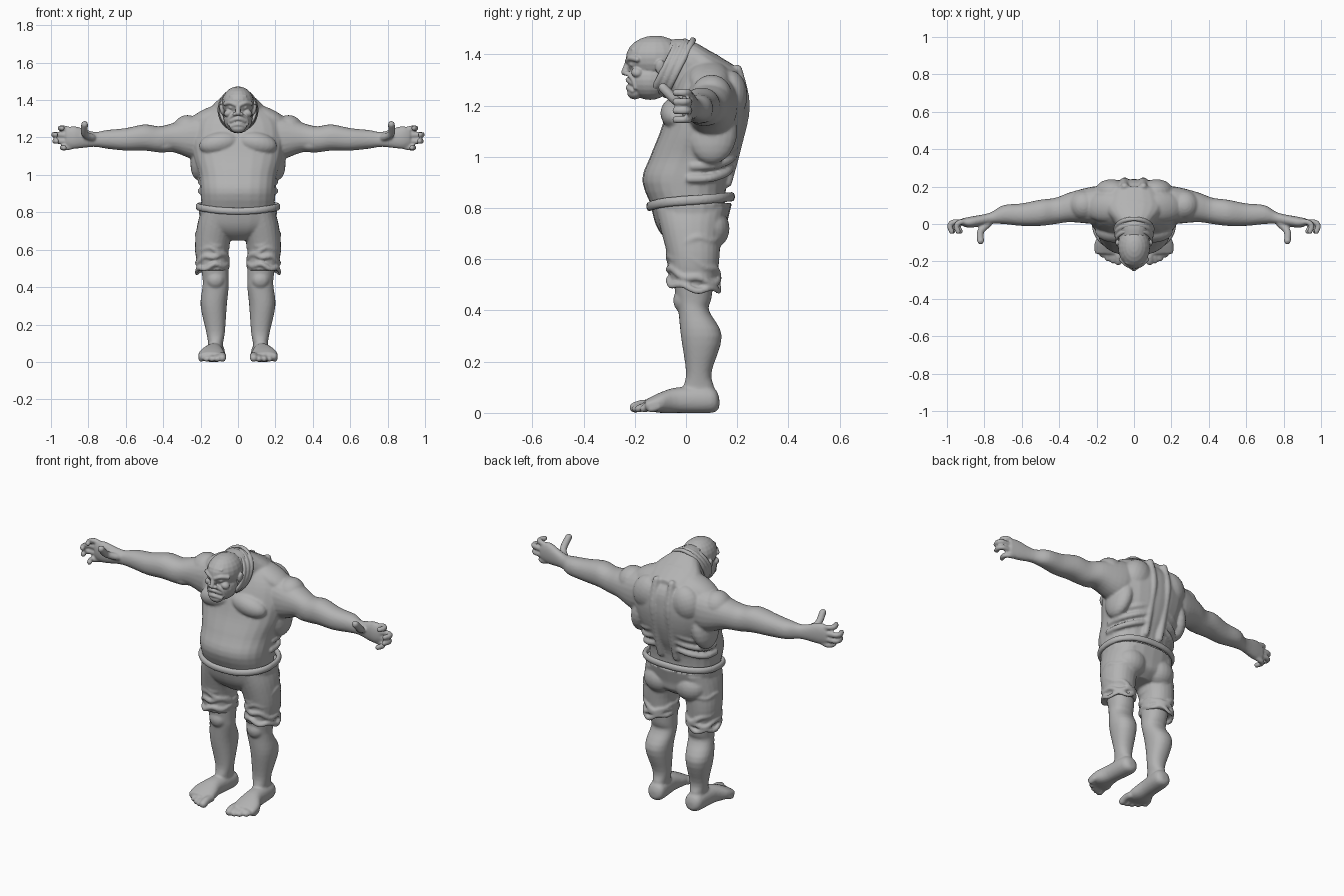
import bpy, bmesh, math
from mathutils import Vector, Matrix

if "Cube" in bpy.data.objects:
    bpy.data.objects.remove(bpy.data.objects["Cube"], do_unlink=True)

grey = (.45, .45, .45, 1)
clay = bpy.data.materials.new("clay_grey")
clay.use_nodes = True
clay.diffuse_color = grey
clay.node_tree.nodes["Principled BSDF"].inputs["Base Color"].default_value = grey

X, Y, Z = (Vector(axis) for axis in Matrix.Identity(3))
FIXED = {"across": (Y, Z), "forward": (X, Z), "upright": (X, Y)}


def rounded(angle, power):
    """Point on a unit superellipse."""
    c, s = math.cos(angle), math.sin(angle)
    return (math.copysign(abs(c) ** (2 / power), c), math.copysign(abs(s) ** (2 / power), s))


def smooth_rows(rows, steps=4):
    """Catmull-Rom through rows of (x, y, z, radius_u, radius_v)."""
    rows = [Vector(row) for row in rows]
    padded = [rows[0]] + rows + [rows[-1]]
    result = []
    for a, b, c, d in zip(padded, padded[1:], padded[2:], padded[3:]):
        for k in range(steps):
            t = k / steps
            result.append(b + (c - a) * (t / 2) + (a * 2 - b * 5 + c * 4 - d) * (t * t / 2)
                          + (b * 3 - a - c * 3 + d) * (t ** 3 / 2))
    return result + [rows[-1]]


def loft(bm, rows, frame, power=2.2, closed=False, sides=24):
    """Skin rounded sections; frame is a fixed plane or a reference vector."""
    rows = [Vector(row) for row in rows] if closed else smooth_rows(rows)
    count, rings = len(rows), []
    for i, row in enumerate(rows):
        centre = Vector(row[:3])
        if frame in FIXED.keys() if isinstance(frame, str) else False:
            u, v = FIXED[frame]
        else:
            after = rows[(i + 1) % count] if closed else rows[min(i + 1, count - 1)]
            before = rows[i - 1] if closed else rows[max(i - 1, 0)]
            tangent = Vector((after - before)[:3]).normalized()
            u = tangent.cross(frame).normalized()
            v = tangent.cross(u)
        ring = []
        for k in range(sides):
            c, s = rounded(math.tau * k / sides, power)
            ring.append(bm.verts.new(centre + u * c * row[3] + v * s * row[4]))
        rings.append(ring)
    pairs = list(zip(rings, rings[1:]))
    if closed:
        pairs.append((rings[-1], rings[0]))
    else:
        bm.faces.new(rings[0])
        bm.faces.new(rings[-1])
    for low, high in pairs:
        for k in range(sides):
            j = (k + 1) % sides
            bm.faces.new((low[k], low[j], high[j], high[k]))


def both(bm, rows, frame, power=2.2):
    """Loft on the left side and its mirror on the right."""
    for side in (1, -1):
        loft(bm, [(side * row[0], *row[1:]) for row in rows], frame, power)


def ball(bm, centre, radii, turn=0, mirror=True):
    for side in (1, -1) if mirror else (1,):
        place = Matrix.Translation((side * centre[0], centre[1], centre[2]))
        place = place @ Matrix.Rotation(side * turn, 4, "Y") @ Matrix.Diagonal((*radii, 1))
        bmesh.ops.create_uvsphere(bm, u_segments=20, v_segments=12, radius=1, matrix=place)


def cord(bm, points, radius, reference=Z, mirror=True):
    """Round-ended cord along a few points, for folds and digits."""
    rows = [(*point, radius, radius) for point in points]
    if mirror:
        both(bm, rows, reference, 2)
    else:
        loft(bm, rows, reference, 2)
    for point in (points[0], points[-1]):
        ball(bm, point, (radius, radius, radius), mirror=mirror)


def hoop(bm, centre, u, v, thickness, wave, power=2):
    """Closed band around a limb, neck or waist; wave lifts it by angle."""
    rows = []
    for k in range(60):
        angle = math.tau * k / 60
        c, s = rounded(angle, power)
        rows.append((*(Vector(centre) + u * c + v * s + Z * wave(angle)), thickness, thickness * 1.4))
    loft(bm, rows, u.cross(v).normalized(), 2, closed=True, sides=10)


def finish(bm, name, voxel, passes):
    """Fuse the overlapping forms into one smooth skin."""
    bmesh.ops.recalc_face_normals(bm, faces=bm.faces[:])
    mesh = bpy.data.meshes.new(name)
    bm.to_mesh(mesh)
    bm.free()
    mesh.materials.append(clay)
    ob = bpy.data.objects.new(name, mesh)
    bpy.context.collection.objects.link(ob)
    fuse = ob.modifiers.new("fuse", "REMESH")
    fuse.mode, fuse.voxel_size, fuse.use_smooth_shade = "VOXEL", voxel, True
    soften = ob.modifiers.new("soften", "SMOOTH")
    soften.factor, soften.iterations = .5, passes


# Torso: height, front, back and half width of belly, chest and hunched back
body = bmesh.new()
torso = [(.76, -.11, .15, .19), (.9, -.17, .16, .2), (1, -.14, .2, .21), (1.1, -.1, .23, .24),
         (1.2, -.07, .24, .25), (1.3, -.03, .22, .22), (1.4, .03, .12, .08)]
loft(body, [(0, (front + back) / 2, height, width, (back - front) / 2)
            for height, front, back, width in torso], "upright", 2.4)
loft(body, [(0, -.1, 1.35, .08, .1), (0, 0, 1.34, .1, .12), (0, .1, 1.27, .18, .14),
            (0, .2, 1.25, .14, .1)], "forward")
ball(body, (.1, -.04, 1.17), (.11, .06, .06), .2)         # chest
ball(body, (.19, .1, 1.1), (.06, .1, .13), -.2)           # side back
ball(body, (.12, .17, 1.24), (.09, .07, .1), -.4)         # shoulder blade
ball(body, (.27, .1, 1.24), (.08, .08, .08))              # shoulder cap
ball(body, (.15, .09, 1.31), (.13, .08, .05), .4)         # neck slope
cord(body, [(.05, .2, 1.34), (.05, .23, 1.2), (.05, .2, 1.05), (.05, .16, .9)], .02, X)
for drop in (0, .05, .1):                                 # back and flank folds
    cord(body, [(x, y - drop / 4, 1.08 - drop - x / 3)
                for x, y in ((.06, .2), (.13, .18), (.19, .12), (.2, .04))], .016)

# Arms with open hands
arm = [(.14, .1, 1.22, .1, .1), (.22, .1, 1.2, .1, .12), (.34, .09, 1.2, .08, .08),
       (.42, .07, 1.19, .07, .07), (.5, .06, 1.2, .07, .07), (.6, .05, 1.19, .06, .06),
       (.7, .05, 1.19, .05, .05), (.77, .03, 1.19, .03, .04), (.87, .01, 1.2, .03, .06),
       (.92, .01, 1.2, .02, .05)]
both(body, arm, "across")
ball(body, (.4, .07, 1.16), (.08, .06, .04))              # upper arm
for i, reach in enumerate((.95, .985, .98, .94)):         # fingers
    base, tip = 1.24 - .03 * i, 1.25 - .035 * i
    cord(body, [(.89, .01, base), (reach - .02, .01, tip), (reach, -.01, tip),
                (reach - .01, -.04, tip)], .0145)
cord(body, [(.78, 0, 1.2), (.82, -.04, 1.22), (.82, -.09, 1.27)], .019, X)

# Legs
leg = [(.12, .03, .72, .09, .11), (.13, .03, .6, .08, .09), (.12, .03, .45, .07, .07),
       (.12, .03, .4, .07, .06), (.13, .06, .3, .07, .08), (.12, .05, .16, .05, .05),
       (.12, .05, .1, .04, .06), (.12, .05, .05, .04, .06)]
both(body, leg, "upright")
ball(body, (.12, -.01, .44), (.05, .04, .05))             # kneecap

# Feet with five toes
both(body, [(.12, .13, .04, .02, .02), (.12, .1, .05, .05, .05), (.13, -.03, .05, .05, .05),
            (.14, -.1, .04, .07, .04), (.14, -.16, .03, .07, .02)], "forward")
for i in range(5):
    radius = .016 if i else .021
    x, tip = .084 + .028 * i, .004 * i * i - .2
    cord(body, [(x, -.13, .03), (x, tip + .03, radius + .01), (x, tip, radius)], radius)
finish(body, "body", .007, 3)

# Torn shorts
shorts = bmesh.new()
loft(shorts, [(0, .03, .65, .07, .07), (0, .03, .69, .16, .12), (0, .02, .74, .2, .14),
              (0, .02, .82, .21, .16)], "upright", 2.4)
both(shorts, [(.1, .02, .8, .1, .14), (.12, .02, .72, .1, .12), (.14, .03, .6, .09, .1),
              (.13, .03, .49, .08, .09)], "upright")
ball(shorts, (.1, .1, .72), (.09, .07, .08))              # seat
for height, tilt, sway in ((.65, .03, 1), (.57, .04, 2.5), (.54, -.03, .5), (.5, .02, 4)):
    for side in (1, -1):                                  # wrinkles and ragged hems
        hoop(shorts, (side * .137, .03, height), X * side * .085, Y * .1, .009,
             lambda a: tilt * math.sin(a + sway) + .008 * math.sin(5 * a + sway))
finish(shorts, "torn_shorts", .007, 2)

# Rolled waistband, dipping at the front
band = bmesh.new()
hoop(band, (0, .018, .83), X * .213, Y * .16, .014,
     lambda a: .014 * math.sin(a) - .01 * max(0, -math.sin(a)) ** 4, 2.4)
finish(band, "waistband", .006, 2)

# Head: bald skull, heavy jaw and scowling features
head = bmesh.new()
ball(head, (0, -.12, 1.385), (.086, .115, .088), mirror=False)
ball(head, (0, -.14, 1.3), (.077, .088, .078), mirror=False)
ball(head, (0, -.2, 1.25), (.04, .03, .026), mirror=False)     # chin
ball(head, (.05, -.19, 1.33), (.026, .024, .02), .4)           # cheekbone
ball(head, (.035, -.207, 1.36), (.014, .013, .01))             # eye
ball(head, (.016, -.23, 1.325), (.012, .014, .01))             # nostril
ball(head, (.086, -.1, 1.35), (.012, .02, .03), .2)            # ear
cord(head, [(.01, -.228, 1.373), (.04, -.218, 1.385), (.07, -.19, 1.38)], .011)
cord(head, [(0, -.222, 1.375), (0, -.24, 1.33)], .013, X, mirror=False)
cord(head, [(.024, -.222, 1.32), (.045, -.205, 1.3), (.048, -.197, 1.27)], .009, X)
for height in (1.27, 1.3):                                     # downturned lips
    cord(head, [(x, -.226 + abs(x) / 2, height - abs(x) / 3) for x in (-.036, 0, .036)],
         .01, mirror=False)
for height in (1.405, 1.42):                                   # forehead creases
    cord(head, [(x, -.217 + abs(x) / 4, height) for x in (-.04, 0, .04)], .007, mirror=False)
finish(head, "head", .004, 3)

# Tilted neck folds wrapped behind the jaw
folds = bmesh.new()
for i in (-1, 0, 1):
    size = 1 + .04 * i
    hoop(folds, (0, .028 * i - .055, 1.348), X * .097 * size,
         Vector((0, -.053, -.105)) * size, .009, lambda a: 0)
finish(folds, "neck_folds", .005, 2)
